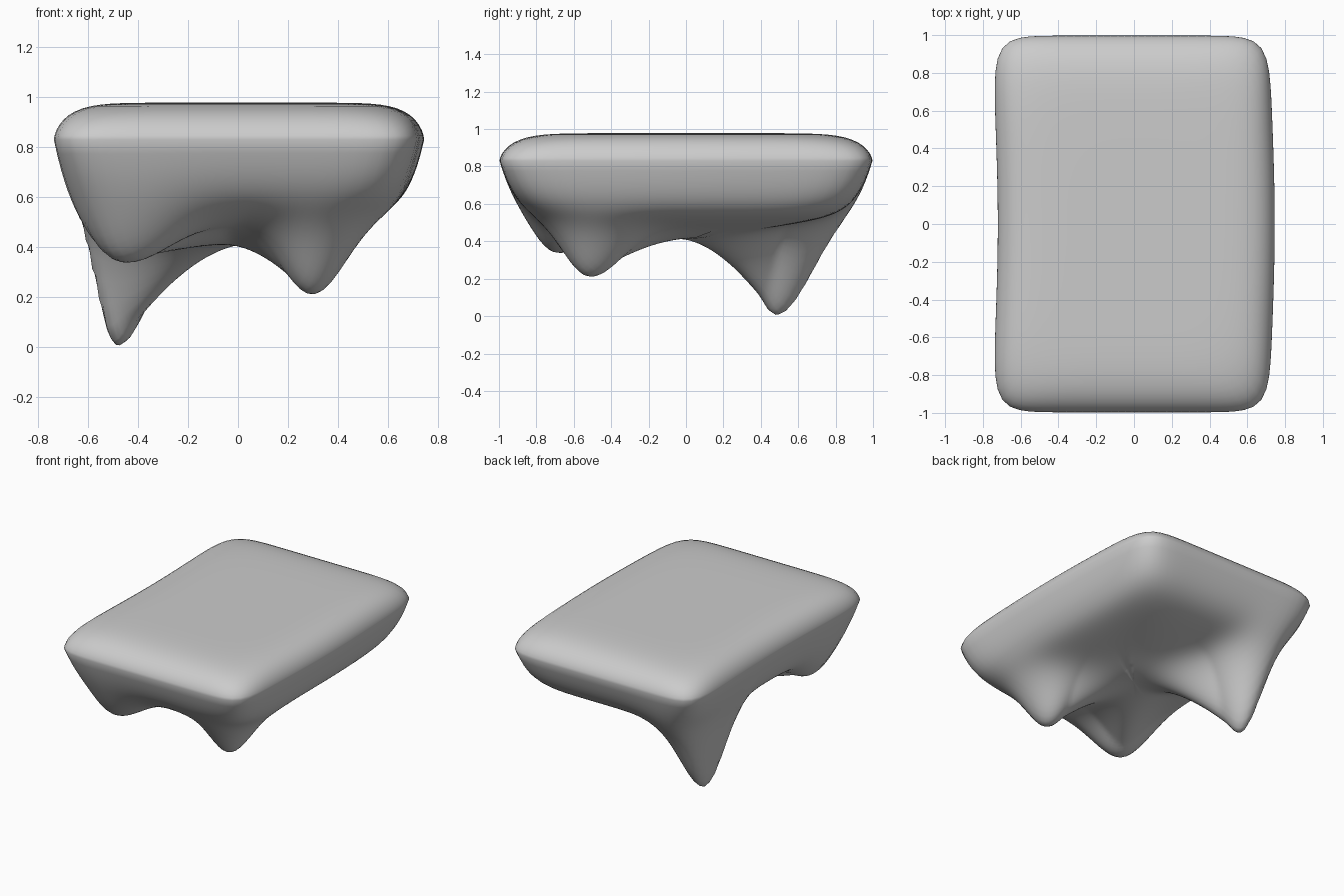
import bpy, bmesh, math

if "Cube" in bpy.data.objects:
    bpy.data.objects.remove(bpy.data.objects["Cube"])

HALF_X, HALF_Y, SEG = 0.733, 0.997, 128

# Feet: centre x, y, tip height, half-depth widths (-x, +x, -y, +y)
FEET = [
    (-0.49, 0.48, 0.00, 0.085, 0.16, 0.14, 0.22),
    (0.30, -0.52, 0.21, 0.14, 0.15, 0.16, 0.20),
    (-0.47, -0.70, 0.34, 0.16, 0.22, 0.14, 0.20),
]
RIDGE_W = 0.14


def outline(t, a):
    """Point on a rounded rectangle that softens to an ellipse inwards."""
    n = 2.2 + 8 * t ** 3
    c, s = math.cos(a), math.sin(a)
    k = t * (abs(c) ** n + abs(s) ** n) ** (-1 / n)
    x, y = k * c * HALF_X, k * s * HALF_Y
    return x + 0.012 * math.cos(3 * y), y


def dish(t):
    return 0.415 + 0.155 * t ** 1.25 + 0.26 * t ** 12


def inset(x, y):
    """Approximate ring parameter t at a point."""
    lo, hi = 0.0, 1.0
    for _ in range(25):
        m = (lo + hi) / 2
        n = 2.2 + 8 * m ** 3
        r = (abs(x / HALF_X) ** n + abs(y / HALF_Y) ** n) ** (1 / n)
        lo, hi = (m, hi) if r > m else (lo, m)
    return lo


DEPTHS = [dish(inset(f[0], f[1])) - f[2] for f in FEET]


def bottom(t, x, y):
    drops = []
    for (fx, fy, tip, xl, xr, yl, yr), depth in zip(FEET, DEPTHS):
        # Foot itself
        u = (x - fx) / (xl if x < fx else xr)
        v = (y - fy) / (yl if y < fy else yr)
        foot = depth * math.exp(-0.693 * (u * u + v * v))
        # Ridge running from the centre out to the foot
        length = math.hypot(fx, fy)
        s = (x * fx + y * fy) / length ** 2
        ridge = 0
        if 0 < s < 1:
            side = (x * fy - y * fx) / length / RIDGE_W
            low = 0.415 - (0.415 - tip) * s ** 1.7
            ridge = max(0, dish(t) - low) * math.exp(-0.693 * side * side)
        drops.append(max(foot, ridge))
    drop = sum(d ** 3 for d in drops) ** (1 / 3)
    return dish(t) - drop * (1 - t ** 16)


def top(t, x, y):
    return 0.83 + 0.148 * max(0, 1 - t ** 9) ** 0.62


bm = bmesh.new()


def ring(t, height):
    verts = []
    for i in range(SEG):
        x, y = outline(t, 2 * math.pi * i / SEG)
        verts.append(bm.verts.new((x, y, height(t, x, y))))
    return verts


# Rings from the underside centre, around the rim, to the top centre
rings = [ring(i / 56, bottom) for i in range(1, 57)]
rings += [ring(math.sin(math.pi / 2 * i / 20), top) for i in range(19, 0, -1)]
for a, b in zip(rings, rings[1:]):
    for i in range(SEG):
        j = (i + 1) % SEG
        bm.faces.new((a[i], a[j], b[j], b[i]))

# Close both centres with fans
for loop, z in ((rings[0], 0.415), (rings[-1], 0.978)):
    c = bm.verts.new((0.012, 0, z))
    for i in range(SEG):
        bm.faces.new((c, loop[i], loop[(i + 1) % SEG]))

bmesh.ops.smooth_vert(bm, verts=[v for v in bm.verts if v.co.z < 0.6],
                      factor=0.4, use_axis_z=True)
bmesh.ops.recalc_face_normals(bm, faces=bm.faces)
mesh = bpy.data.meshes.new("footed_slab")
bm.to_mesh(mesh)
bm.free()
mesh.shade_smooth()
slab = bpy.data.objects.new("footed_slab", mesh)
bpy.context.collection.objects.link(slab)
